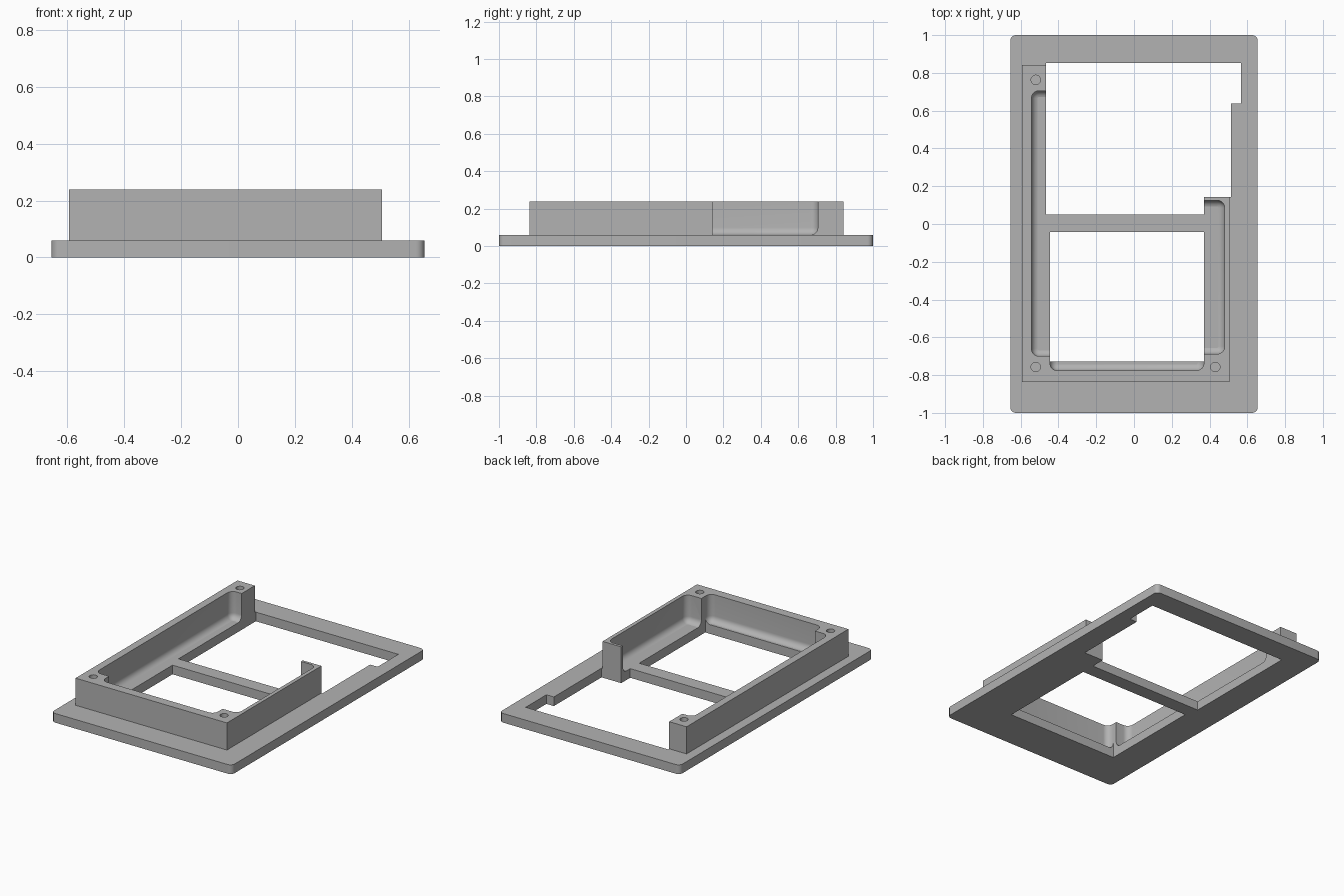
import bpy
import bmesh
from mathutils import Matrix, Vector

if "Cube" in bpy.data.objects:
    bpy.data.objects.remove(bpy.data.objects["Cube"], do_unlink=True)

PLATE_TOP, WALL_TOP = 0.06, 0.238

grey = bpy.data.materials.new("plain grey")
grey.use_nodes = True
grey.diffuse_color = (0.45, 0.45, 0.45, 1)
grey.node_tree.nodes["Principled BSDF"].inputs["Base Color"].default_value = grey.diffuse_color


def make_object(name, bm):
    bmesh.ops.recalc_face_normals(bm, faces=bm.faces)
    mesh = bpy.data.meshes.new(name)
    bm.to_mesh(mesh)
    bm.free()
    mesh.materials.append(grey)
    obj = bpy.data.objects.new(name, mesh)
    bpy.context.collection.objects.link(obj)
    return obj


def prism(name, outline, z0, z1, corner=0):
    """Extrude a flat outline upward, optionally rounding its upright edges."""
    bm = bmesh.new()
    face = bm.faces.new([bm.verts.new((x, y, z0)) for x, y in outline])
    top = bmesh.ops.extrude_face_region(bm, geom=[face])["geom"]
    verts = [v for v in top if isinstance(v, bmesh.types.BMVert)]
    bmesh.ops.translate(bm, verts=verts, vec=(0, 0, z1 - z0))
    if corner:
        upright = [e for e in bm.edges if abs(e.verts[0].co.z - e.verts[1].co.z) > 0.01]
        bmesh.ops.bevel(bm, geom=upright, offset=corner, segments=6,
                        profile=0.5, affect='EDGES')
    return make_object(name, bm)


def rectangle(x0, x1, y0, y1):
    return [(x0, y0), (x1, y0), (x1, y1), (x0, y1)]


def pocket(x0, x1, y0, y1):
    """Box with rounded edges that hollows a wall down to the plate."""
    low, high = Vector((x0, y0, PLATE_TOP - 0.001)), Vector((x1, y1, 0.5))
    bm = bmesh.new()
    bmesh.ops.create_cube(bm, size=1)
    for v in bm.verts:
        v.co = [low[i] if v.co[i] < 0 else high[i] for i in range(3)]
    bmesh.ops.bevel(bm, geom=bm.edges[:], offset=0.04, segments=8,
                    profile=0.5, affect='EDGES')
    return make_object("pocket_cutter", bm)


def screw_hole(x, y):
    bm = bmesh.new()
    bmesh.ops.create_cone(bm, cap_ends=True, segments=32, radius1=0.025, radius2=0.025,
                          depth=0.3, matrix=Matrix.Translation((x, y, 0.25)))
    return make_object("hole_cutter", bm)


def carve(obj, cutters):
    """Subtract every cutter, then remove the cutters."""
    for cutter in cutters:
        cutter.hide_render = True
        mod = obj.modifiers.new("cut", 'BOOLEAN')
        mod.operation, mod.solver, mod.object = 'DIFFERENCE', 'EXACT', cutter
    bpy.context.view_layer.update()
    graph = bpy.context.evaluated_depsgraph_get()
    result = bpy.data.meshes.new_from_object(obj.evaluated_get(graph))
    obj.modifiers.clear()
    obj.data = result
    for cutter in cutters:
        bpy.data.objects.remove(cutter, do_unlink=True)
    bpy.ops.object.select_all(action='DESELECT')
    obj.select_set(True)
    bpy.context.view_layer.objects.active = obj
    bpy.ops.object.shade_smooth_by_angle(angle=0.5)


# Base plate with a stepped rear window and a plain front window
plate = prism("base_plate", rectangle(-0.655, 0.655, -1, 1), 0, PLATE_TOP, corner=0.03)
rear_outline = [(-0.467, 0.05), (0.37, 0.05), (0.37, 0.143), (0.513, 0.143),
                (0.513, 0.637), (0.567, 0.637), (0.567, 0.852), (-0.467, 0.852)]
carve(plate, [
    prism("rear_window_cutter", rear_outline, -0.1, 0.2),
    prism("front_window_cutter", rectangle(-0.445, 0.37, -0.728, -0.043), -0.1, 0.2),
])

# Raised wall around three sides, hollowed between its corner posts
wall_outline = [(-0.593, 0.841), (-0.593, -0.836), (0.505, -0.836), (0.505, 0.143),
                (0.37, 0.143), (0.37, -0.728), (-0.445, -0.728), (-0.445, 0),
                (-0.467, 0), (-0.467, 0.841)]
wall = prism("raised_wall", wall_outline, PLATE_TOP, WALL_TOP)
carve(wall, [
    pocket(-0.543, -0.3, -0.7, 0.705),
    pocket(0.2, 0.48, -0.688, 0.125),
    pocket(-0.445, 0.37, -0.776, -0.55),
    screw_hole(-0.52, 0.763),
    screw_hole(-0.52, -0.757),
    screw_hole(0.43, -0.757),
])
